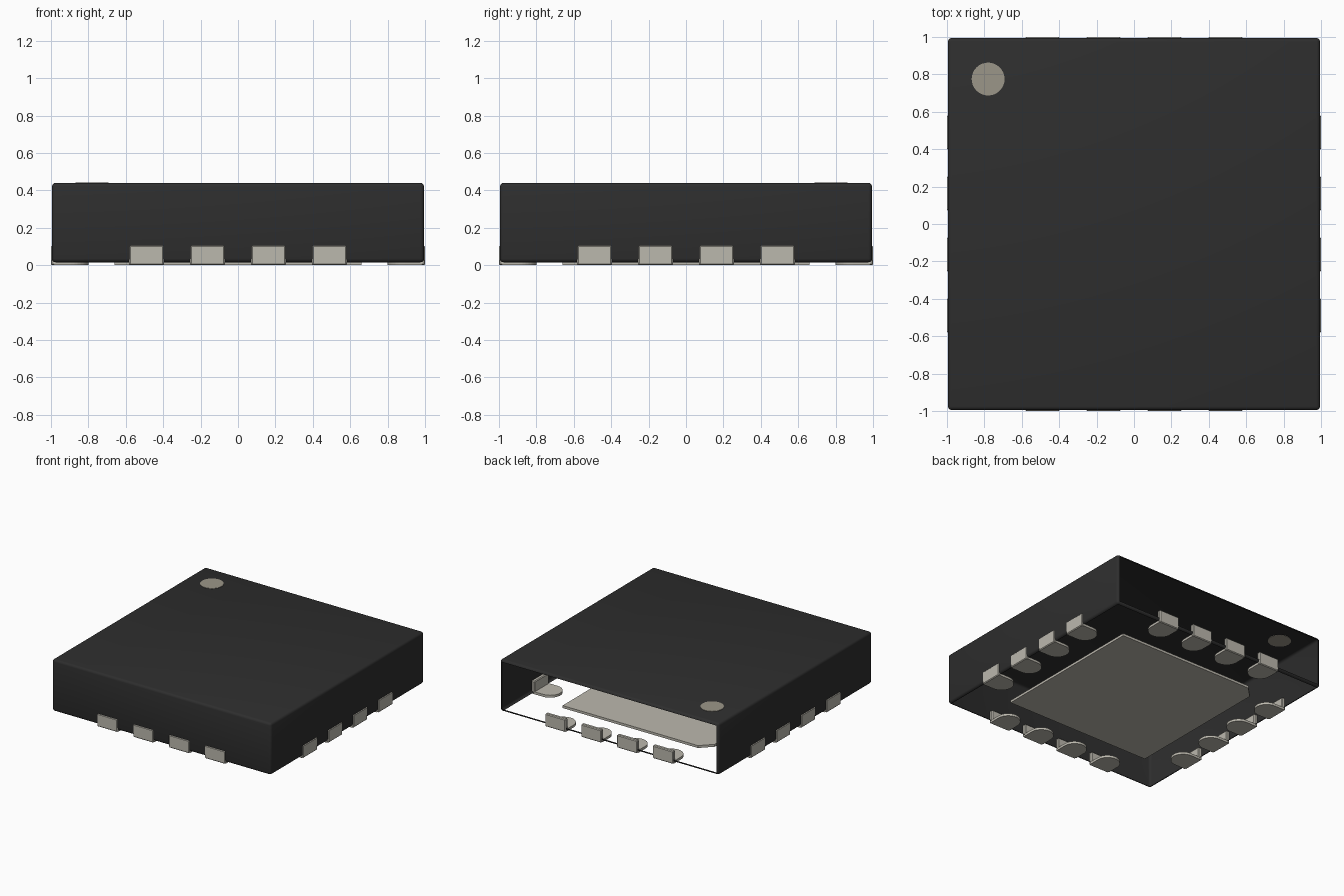
import bpy, bmesh, math
from mathutils import Matrix, Vector

if "Cube" in bpy.data.objects:
    bpy.data.objects.remove(bpy.data.objects["Cube"], do_unlink=True)


def material(name, color):
    m = bpy.data.materials.new(name)
    m.use_nodes = True
    m.diffuse_color = (*color, 1)
    m.node_tree.nodes["Principled BSDF"].inputs["Base Color"].default_value = (*color, 1)
    return m


black = material("black plastic", (0.027, 0.027, 0.027))
metal = material("pale metal", (0.50, 0.48, 0.42))
beige = material("beige marking", (0.33, 0.305, 0.25))


def finish(bm, name, mat):
    mesh = bpy.data.meshes.new(name)
    bm.to_mesh(mesh)
    bm.free()
    mesh.materials.append(mat)
    obj = bpy.data.objects.new(name, mesh)
    bpy.context.scene.collection.objects.link(obj)
    return obj


def add_box(bm, low, high, bevel, segments):
    size = Vector(high) - Vector(low)
    place = Matrix.Translation((Vector(low) + Vector(high)) / 2) @ Matrix.Diagonal((*size, 1))
    verts = bmesh.ops.create_cube(bm, size=1, matrix=place)["verts"]
    edges = list({e for v in verts for e in v.link_edges})
    bmesh.ops.bevel(bm, geom=edges, offset=bevel, segments=segments, profile=0.5, affect='EDGES')


def add_slab(bm, outline, z0, z1):
    face = bm.faces.new([bm.verts.new((x, y, z0)) for x, y in outline])
    top = bmesh.ops.extrude_face_region(bm, geom=[face])["geom"]
    verts = [g for g in top if isinstance(g, bmesh.types.BMVert)]
    bmesh.ops.translate(bm, verts=verts, vec=(0, 0, z1 - z0))


# Body: rounded shell, open at the back and underneath
HALF, TOP = 0.995, 0.44
bm = bmesh.new()
add_box(bm, (-HALF, -HALF, 0.015), (HALF, HALF, TOP), 0.02, 3)
open_faces = [f for f in bm.faces if f.calc_area() > 0.5
              and (f.normal.y > 0.99 or f.normal.z < -0.99)]
bmesh.ops.delete(bm, geom=open_faces, context='FACES')
body = finish(bm, "body", black)
bpy.context.view_layer.objects.active = body
body.select_set(True)
bpy.ops.object.shade_smooth_by_angle(angle=math.radians(35))
body.select_set(False)

# Round marking, showing on both sides of the top
bm = bmesh.new()
bmesh.ops.create_cone(bm, cap_ends=True, segments=32, radius1=0.088, radius2=0.088, depth=0.006,
                      matrix=Matrix.Translation((-0.78, 0.775, TOP)))
finish(bm, "corner_dot", beige)

# Centre pad with one clipped corner
P, C = 0.66, 0.09
bm = bmesh.new()
add_slab(bm, [(-P, -P), (P, -P), (P, P), (C - P, P), (-P, P - C)], 0.0, 0.02)
bmesh.ops.recalc_face_normals(bm, faces=bm.faces)
finish(bm, "centre_pad", metal)


# Contacts: upright plate with a round-ended foot, four along each side
def contact(name, offset, turn):
    r = 0.0925
    bm = bmesh.new()
    add_box(bm, (-r, -1, 0), (r, -0.968, 0.105), 0.006, 1)
    tip = -0.8 - r
    arc = [(r * math.cos(i * math.pi / 16), tip + r * math.sin(i * math.pi / 16))
           for i in range(17)]
    add_slab(bm, [(-r, -0.985), (r, -0.985)] + arc, 0.0, 0.02)
    bmesh.ops.recalc_face_normals(bm, faces=bm.faces)
    bm.transform(Matrix.Rotation(turn, 4, 'Z') @ Matrix.Translation((offset, 0, 0)))
    finish(bm, name, metal)


for i, side in enumerate(("front", "left", "back", "right")):
    for j in range(4):
        contact(f"{side}_contact_{j + 1}", (j - 1.5) * 0.326, i * math.pi / 2)
